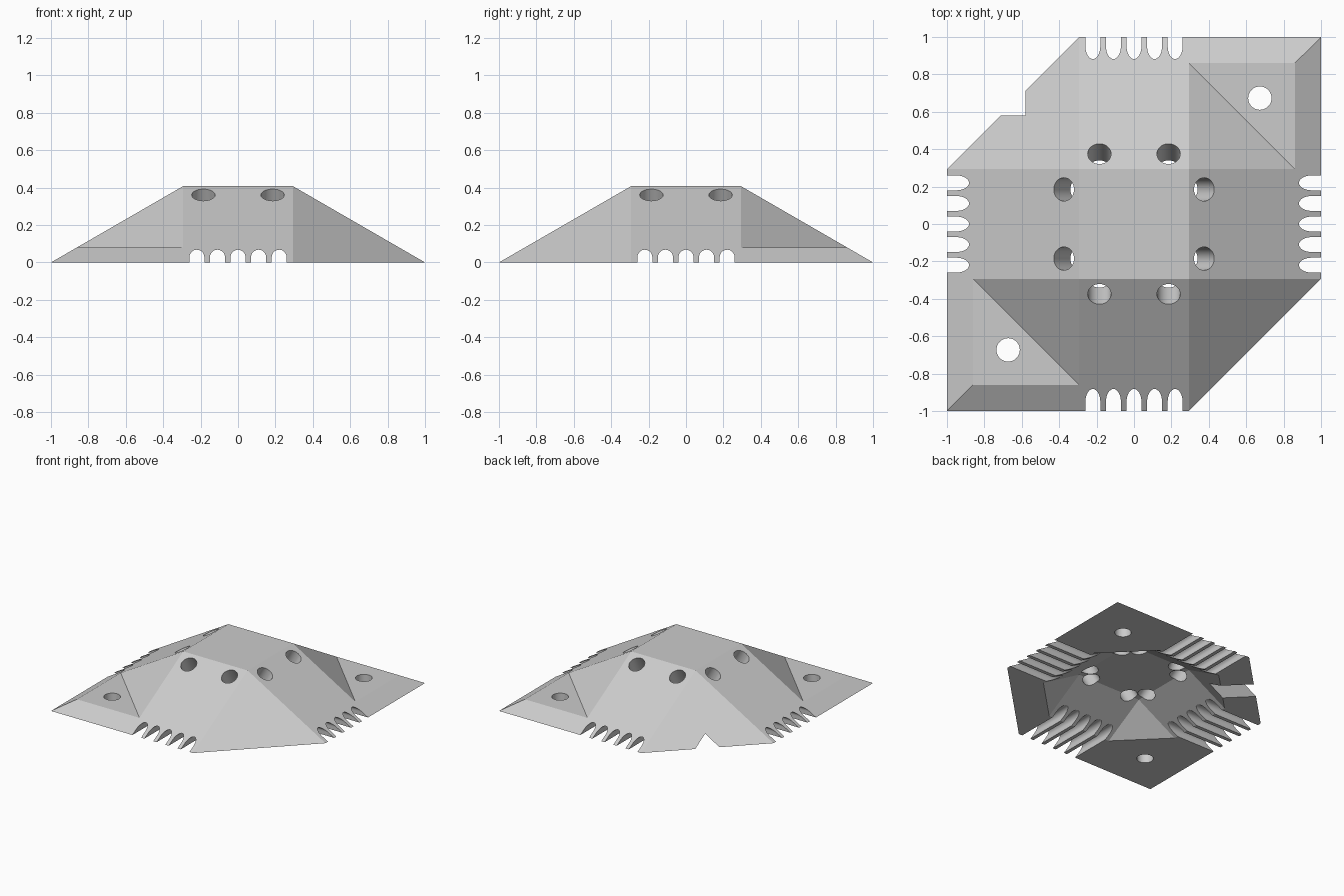
import bpy, bmesh
from math import pi, sin, cos, tan, radians
from mathutils import Matrix, Vector

cube = bpy.data.objects.get("Cube")
if cube:
    bpy.data.objects.remove(cube)

TOP = 1 - 0.5 ** 0.5            # half width of the flat top
SLOPE = tan(radians(30))
HEIGHT = (1 - TOP) * SLOPE
WALL_DROP = 0.205               # cavity is the outer form lowered by this
PAD = 0.08                      # thickness of the corner flanges
PAD_EDGE = 1 - PAD / SLOPE

grey = bpy.data.materials.new("plain_grey")
grey.use_nodes = True
colour = (0.6, 0.6, 0.6, 1)
grey.diffuse_color = colour
grey.node_tree.nodes["Principled BSDF"].inputs["Base Color"].default_value = colour


def make_object(name, bm):
    bmesh.ops.remove_doubles(bm, verts=bm.verts, dist=1e-5)
    bmesh.ops.recalc_face_normals(bm, faces=bm.faces)
    mesh = bpy.data.meshes.new(name)
    bm.to_mesh(mesh)
    bm.free()
    mesh.materials.append(grey)
    obj = bpy.data.objects.new(name, mesh)
    bpy.context.collection.objects.link(obj)
    return obj


def dome(name, flange_corners, drop=0):
    """Square-topped dome with cut corners; some corners carry a flat flange."""
    bm = bmesh.new()
    corners = []
    for k in range(4):
        turn = Matrix.Rotation(k * pi / 2, 3, "Z")

        def point(x, y, z):
            return bm.verts.new(turn @ Vector((x, y, z - drop)))
        c = {"t": point(TOP, TOP, HEIGHT), "a": point(1, TOP, 0), "b": point(TOP, 1, 0)}
        if k in flange_corners:
            c["c"] = point(1, 1, 0)
            c["p"] = point(PAD_EDGE, TOP, PAD)
            c["q"] = point(TOP, PAD_EDGE, PAD)
            c["r"] = point(PAD_EDGE, PAD_EDGE, PAD)
        corners.append(c)

    def face(*verts):
        bm.faces.new([v for v in verts if v])
    for k, c in enumerate(corners):
        n = corners[(k + 1) % 4]
        face(c["b"], c.get("q"), c["t"], n["t"], n.get("p"), n["a"])
        if "c" in c:
            face(c["t"], c["p"], c["q"])
            face(c["p"], c["r"], c["q"])
            face(c["p"], c["a"], c["c"], c["r"])
            face(c["r"], c["c"], c["b"], c["q"])
        else:
            face(c["t"], c["a"], c["b"])
    face(*[c["t"] for c in corners])
    face(*[c.get(key) for c in corners for key in "acb"])
    return make_object(name, bm)


def prism(name, profile, start, end, matrix):
    """Extrude a (side, up) profile along the local y axis."""
    bm = bmesh.new()
    base = bm.faces.new([bm.verts.new((x, start, z)) for x, z in profile])
    out = bmesh.ops.extrude_face_region(bm, geom=[base])
    moved = [v for v in out["geom"] if isinstance(v, bmesh.types.BMVert)]
    bmesh.ops.translate(bm, verts=moved, vec=(0, end - start, 0))
    bm.transform(matrix)
    return make_object(name, bm)


def round_hole(name, centre, axis, depth):
    bm = bmesh.new()
    bmesh.ops.create_cone(bm, cap_ends=True, segments=32, radius1=0.0625,
                          radius2=0.0625, depth=depth)
    turn = Vector(axis).to_track_quat("Z", "Y").to_matrix().to_4x4()
    bm.transform(Matrix.Translation(centre) @ turn)
    return make_object(name, bm)


# Outer body and hollow underside
body = dome("sloped_cover", (0, 2))
cutters = [dome("cavity_cutter", (), WALL_DROP)]

# Two angled holes on each slope
for k in range(4):
    turn = Matrix.Rotation(k * pi / 2, 3, "Z")
    for side in (-0.185, 0.185):
        reach = 0.375
        centre = turn @ Vector((reach, side, (1 - reach) * SLOPE))
        cutters.append(round_hole("slope_hole_cutter", centre, turn @ Vector((0.5, 0, cos(pi / 6))), 0.56))

# Screw holes through the flanges
for s in (-1, 1):
    cutters.append(round_hole("flange_hole_cutter", (s * 0.673, s * 0.673, 0), (0, 0, 1), 0.5))

# Arched vent grooves, running right through in both directions
R, SPRING = 0.04, 0.028
arch = [(R * cos(pi * i / 16), SPRING + R * sin(pi * i / 16)) for i in range(17)]
arch += [(-R, -0.1), (R, -0.1)]
for turn in (0, pi / 2):
    for i in range(-2, 3):
        place = Matrix.Rotation(turn, 4, "Z") @ Matrix.Translation((i * 0.11, 0, 0))
        cutters.append(prism("vent_cutter", arch, -1.2, 1.2, place))

# Peaked cable channel through one plain corner
peak = [(0, 0.076), (-0.092, 0), (-0.092, -0.1), (0.092, -0.1), (0.092, 0)]
cutters.append(prism("cable_channel_cutter", peak, 0.4, 1.2, Matrix.Rotation(pi / 4, 4, "Z")))

# Cut everything, then drop the cutters
bpy.context.view_layer.objects.active = body
for cutter in cutters:
    mod = body.modifiers.new("cut", "BOOLEAN")
    mod.operation = "DIFFERENCE"
    mod.solver = "EXACT"
    mod.object = cutter
    bpy.ops.object.modifier_apply(modifier=mod.name)
    bpy.data.objects.remove(cutter)

bpy.ops.object.select_all(action="DESELECT")
body.select_set(True)
bpy.ops.object.shade_smooth_by_angle(angle=radians(20))
